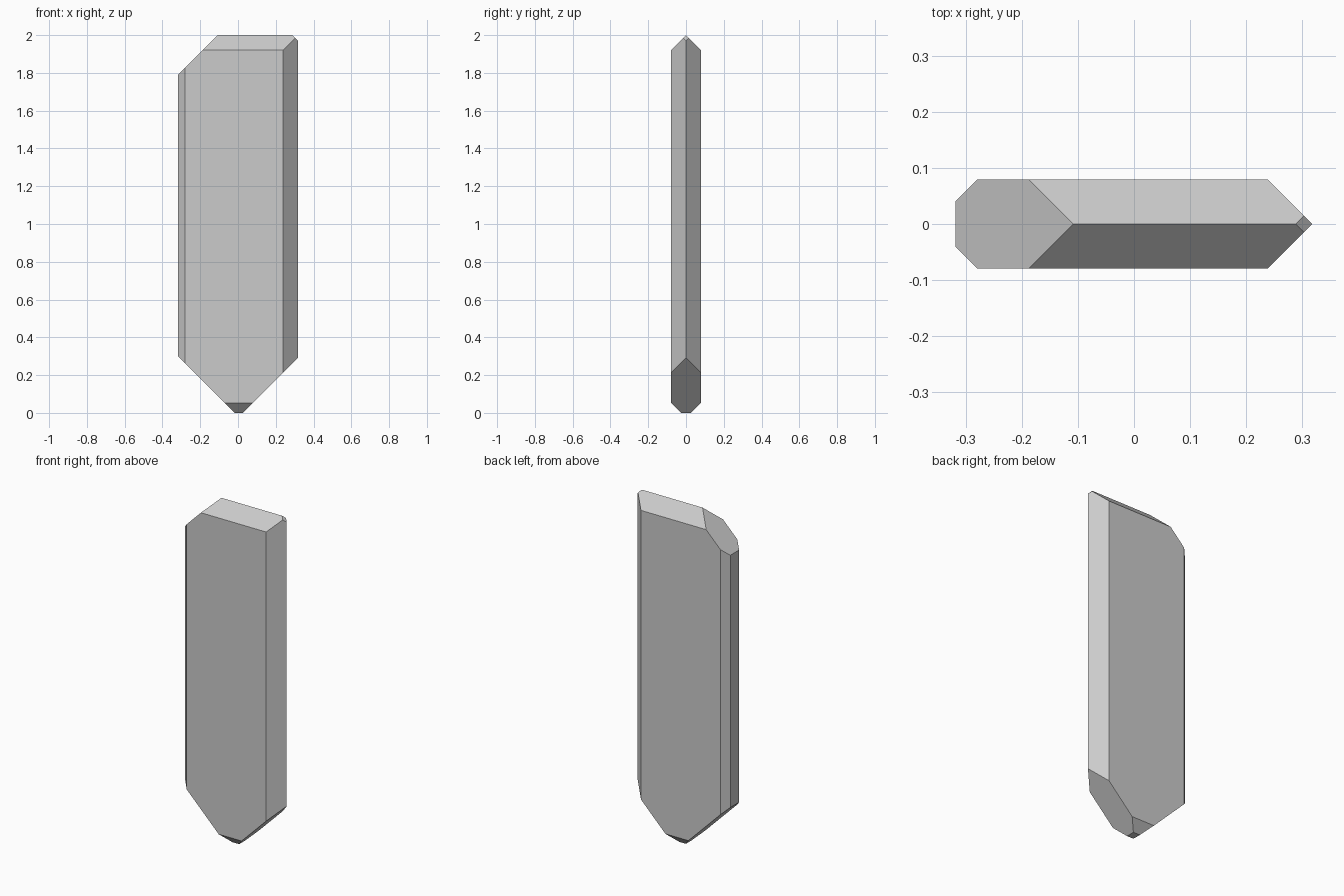
import bpy, bmesh
from mathutils import Vector

if "Cube" in bpy.data.objects:
    bpy.data.objects.remove(bpy.data.objects["Cube"])

# Crystal shard: a slab block whose edges are cut at 45 degrees
bm = bmesh.new()
bmesh.ops.create_cube(bm, size=1)
bmesh.ops.scale(bm, vec=(0.636, 0.158, 2.0), verts=bm.verts)
bmesh.ops.translate(bm, vec=(0, 0, 1), verts=bm.verts)


def cut(normal, offset):
    """Keep the side where dot(p, normal) <= offset and cap the cut."""
    n = Vector(normal)
    geom = bm.verts[:] + bm.edges[:] + bm.faces[:]
    res = bmesh.ops.bisect_plane(bm, geom=geom, dist=1e-6,
                                 plane_co=n * (offset / n.length_squared),
                                 plane_no=n, clear_outer=True)
    edges = [e for e in res["geom_cut"] if isinstance(e, bmesh.types.BMEdge)]
    bmesh.ops.contextual_create(bm, geom=edges)


# Facets mirrored front and back
for s in (-1, 1):
    cut((1, s, 0), 0.318)     # right blade edge
    cut((-1, s, 0), 0.359)    # left chamfers
    cut((0, s, 1), 2.0)       # roof ridge
    cut((0, s, -1), 0.026)    # bottom tip, front and back

# Facets across the width
cut((-1, 0, 1), 2.108)        # large top left corner
cut((1, 0, 1), 2.288)         # small top right corner
cut((1, 0, -1), 0.026)        # bottom right slope
cut((-1, 0, -1), 0.018)       # bottom left slope

bmesh.ops.recalc_face_normals(bm, faces=bm.faces)
mesh = bpy.data.meshes.new("crystal_shard")
bm.to_mesh(mesh)
bm.free()
bpy.context.collection.objects.link(bpy.data.objects.new("crystal_shard", mesh))
